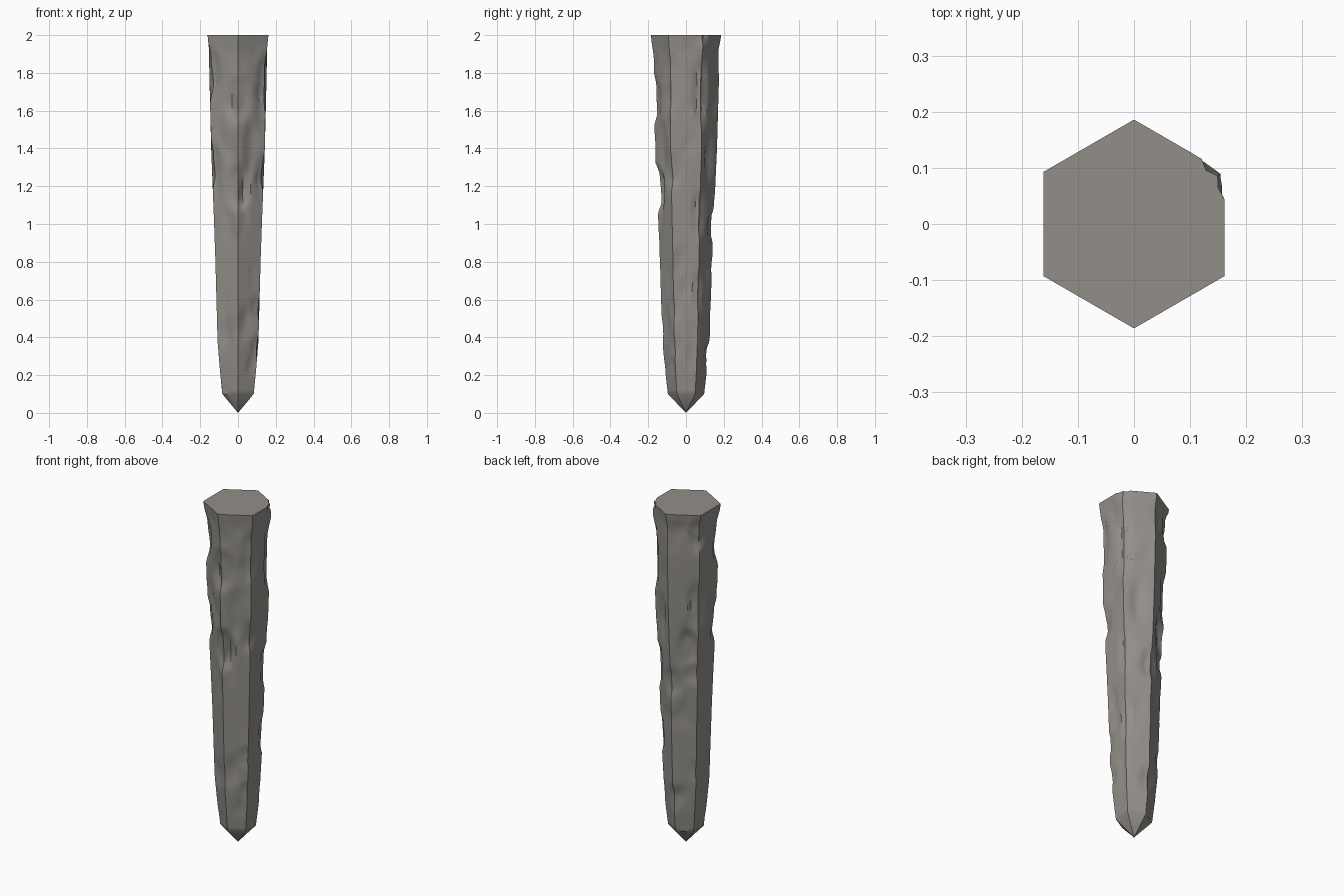
import bpy, bmesh, math
from mathutils import Vector, noise

if "Cube" in bpy.data.objects:
    bpy.data.objects.remove(bpy.data.objects["Cube"])

# corner radius of the hexagonal shaft by height
PROFILE = [(0.1, 0.096), (0.22, 0.110), (0.38, 0.125), (0.8, 0.138), (1.0, 0.146),
           (1.4, 0.164), (1.75, 0.174), (1.93, 0.178), (2.0, 0.186)]
# chips: angle (deg), height, depth, angular half size, height half size
CHIPS = [(270, 1.66, .016, 26, .13), (270, 1.19, .022, 28, .13), (90, 0.99, .013, 25, .09),
         (300, 1.40, .010, 18, .16), (330, 1.28, .009, 22, .10), (345, 0.80, .009, 14, .08),
         (325, 0.55, .007, 20, .07), (330, 0.35, .008, 20, .06), (330, 1.75, .013, 18, .17),
         (210, 1.80, .010, 18, .16), (210, 1.32, .012, 18, .12), (150, 1.88, .014, 20, .10),
         (150, 1.45, .014, 22, .16), (130, 1.20, .014, 24, .12), (140, 1.05, .012, 22, .06),
         (30, 1.70, .018, 16, .22), (30, 1.05, .013, 16, .14), (30, 0.65, .010, 14, .12),
         (30, 2.00, .014, 14, .05), (90, 0.30, .007, 24, .08), (60, 1.35, .010, 18, .15)]
SEG, RINGS = 8, 84


def radius_at(z):
    for (z0, r0), (z1, r1) in zip(PROFILE, PROFILE[1:]):
        if z <= z1:
            return r0 + (r1 - r0) * (z - z0) / (z1 - z0)
    return PROFILE[-1][1]


def chip_depth(deg, z, p):
    # fine inward erosion plus the individual hollows
    fade = min(1, max(0, (z - 0.1) / 0.15), max(0, (2 - z) / 0.08))
    n = noise.noise(Vector((p.x * 14, p.y * 14, z * 6)))
    d = max(0, n - 0.1) * 0.016 * fade
    for a, cz, depth, wa, wz in CHIPS:
        da = abs((deg - a + 180) % 360 - 180) / wa
        t = da * da + ((z - cz) / wz) ** 2
        if t < 1:
            d += depth * min(1, 1.5 * (1 - t)) * (1 + 0.4 * n)
    return d


bm = bmesh.new()
corners = [Vector((math.cos(math.radians(30 + 60 * k)), math.sin(math.radians(30 + 60 * k)), 0))
           for k in range(6)]

# shaft rings
rings = []
for i in range(RINGS + 1):
    z = 0.1 + 1.9 * i / RINGS
    ring = []
    for k in range(6):
        for s in range(SEG):
            p = corners[k].lerp(corners[(k + 1) % 6], s / SEG) * radius_at(z)
            deg = math.degrees(math.atan2(p.y, p.x)) % 360
            p -= p.normalized() * chip_depth(deg, z, p)
            ring.append(bm.verts.new((p.x, p.y, z)))
    rings.append(ring)
N = 6 * SEG
for lo, hi in zip(rings, rings[1:]):
    for j in range(N):
        bm.faces.new((lo[j], lo[(j + 1) % N], hi[(j + 1) % N], hi[j]))

# flat top and pointed foot
bm.faces.new(rings[-1])
tip = bm.verts.new((0, 0, 0))
for j in range(N):
    bm.faces.new((tip, rings[0][(j + 1) % N], rings[0][j]))
bmesh.ops.recalc_face_normals(bm, faces=bm.faces)

mesh = bpy.data.meshes.new("stone_spike")
bm.to_mesh(mesh)
bm.free()
spike = bpy.data.objects.new("stone_spike", mesh)
bpy.context.collection.objects.link(spike)

stone = bpy.data.materials.new("warm grey stone")
stone.diffuse_color = (0.29, 0.275, 0.255, 1)
stone.use_nodes = True
stone.node_tree.nodes["Principled BSDF"].inputs["Base Color"].default_value = stone.diffuse_color
mesh.materials.append(stone)

bpy.context.view_layer.objects.active = spike
spike.select_set(True)
bpy.ops.object.shade_smooth_by_angle(angle=math.radians(35))
